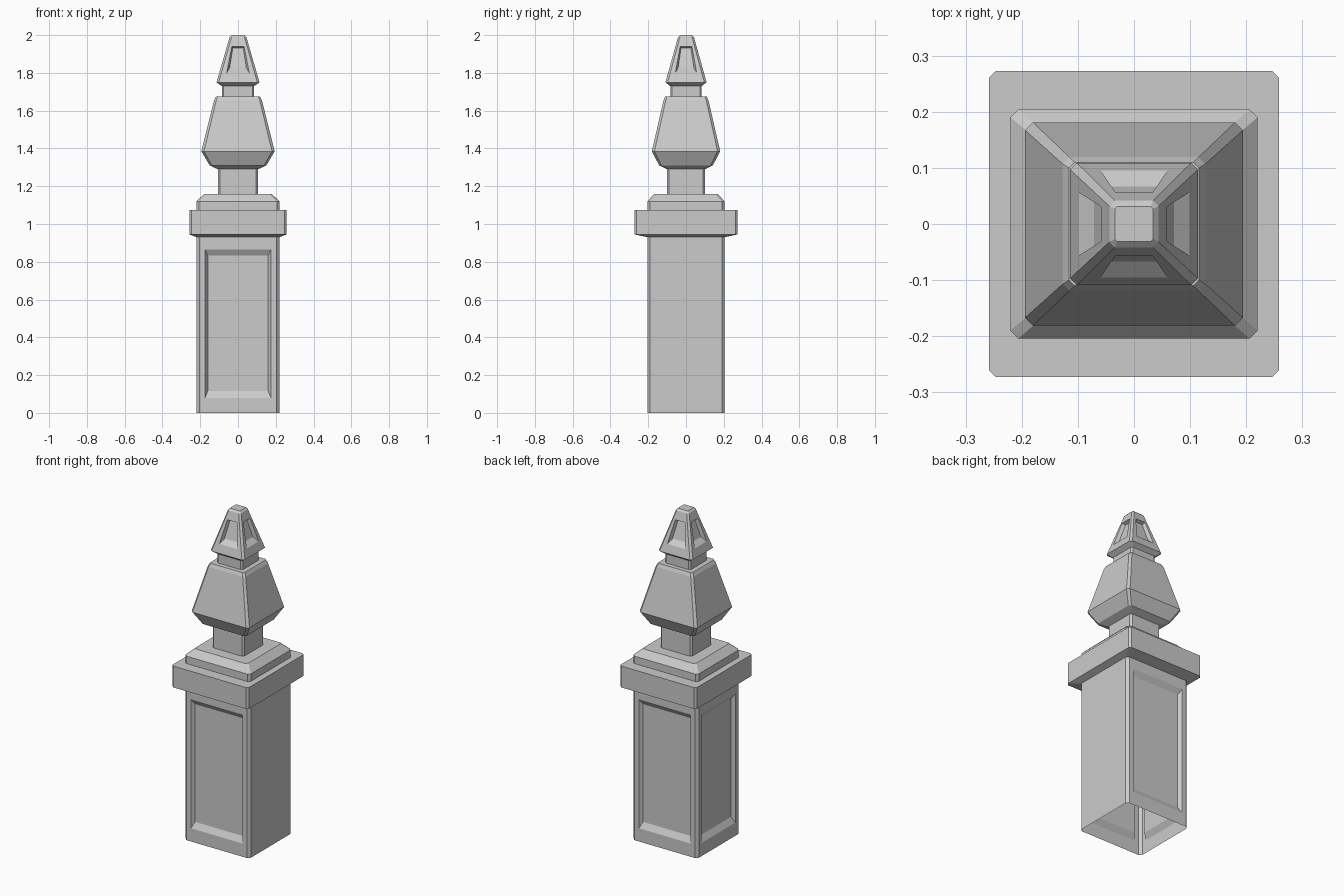
import bpy, bmesh

if "Cube" in bpy.data.objects:
    bpy.data.objects.remove(bpy.data.objects["Cube"])


def ring(bm, hx, hy, z, c):
    """Rectangle with cut corners, counter-clockwise from the front edge."""
    pts = [(-hx + c, -hy), (hx - c, -hy), (hx, -hy + c), (hx, hy - c),
           (hx - c, hy), (-hx + c, hy), (-hx, hy - c), (-hx, -hy + c)]
    return [bm.verts.new((x, y, z)) for x, y in pts]


def panel(bm, face, outer, inner, depth):
    """Replace a wall quad with a sunken panel; outer/inner = (u margin, v low, v high)."""
    a, b, c, d = face.verts[:]
    face.normal_update()
    n = face.normal.copy()

    def quad(m, sink):
        u, v0, v1 = m
        out = []
        for s, t in ((u, v0), (1 - u, v0), (1 - u, v1), (u, v1)):
            p = a.co.lerp(b.co, s).lerp(d.co.lerp(c.co, s), t)
            out.append(bm.verts.new(p - n * sink))
        return out

    loops = [[a, b, c, d], quad(outer, 0), quad(inner, depth)]
    bmesh.ops.delete(bm, geom=[face], context='FACES_ONLY')
    for p, q in zip(loops, loops[1:]):
        for i in range(4):
            j = (i + 1) % 4
            bm.faces.new((p[i], p[j], q[j], q[i]))
    bm.faces.new(loops[2])


def loft(name, levels, close_top=False, panels=None):
    """Stack of rings (hx, hy, z, corner cut); panels = (level, sides, outer, inner, depth)."""
    bm = bmesh.new()
    rings = [ring(bm, *l) for l in levels]
    walls = []
    for p, q in zip(rings, rings[1:]):
        walls.append([bm.faces.new((p[i], p[(i + 1) % 8], q[(i + 1) % 8], q[i]))
                      for i in range(8)])
    if close_top:
        bm.faces.new(rings[-1])
    if panels:
        level, sides, outer, inner, depth = panels
        for s in sides:
            panel(bm, walls[level][s], outer, inner, depth)
    me = bpy.data.meshes.new(name)
    bm.to_mesh(me)
    bm.free()
    ob = bpy.data.objects.new(name, me)
    bpy.context.collection.objects.link(ob)
    return ob


FRONT, RIGHT, BACK, LEFT = 0, 2, 4, 6

# Hollow post, panelled on every side but the right
loft("post", [(0.219, 0.204, 0, 0.014), (0.219, 0.204, 0.93, 0.014)],
     panels=(0, (FRONT, BACK, LEFT), (0.075, 0.086, 0.93), (0.11, 0.124, 0.895), 0.02))

# Overhanging cap with stepped, bevelled top
loft("cap", [(0.219, 0.204, 0.93, 0.014), (0.258, 0.273, 0.945, 0.012),
             (0.258, 0.273, 1.075, 0.012), (0.22, 0.204, 1.075, 0.014),
             (0.22, 0.204, 1.12, 0.014), (0.178, 0.168, 1.16, 0.014),
             (0.107, 0.100, 1.16, 0.011)])

# Neck and tapered urn body
loft("urn", [(0.107, 0.100, 1.16, 0.011), (0.107, 0.100, 1.29, 0.011),
             (0.150, 0.142, 1.31, 0.012), (0.194, 0.181, 1.385, 0.014),
             (0.127, 0.119, 1.655, 0.012), (0.116, 0.110, 1.675, 0.010),
             (0.086, 0.083, 1.675, 0.010)])

# Small neck and panelled pyramid tip
loft("tip", [(0.086, 0.083, 1.675, 0.010), (0.086, 0.083, 1.73, 0.010),
             (0.114, 0.109, 1.75, 0.012), (0.044, 0.042, 1.99, 0.010),
             (0.034, 0.031, 2.0, 0.004)], close_top=True,
     panels=(2, (FRONT, RIGHT, BACK, LEFT), (0.16, 0.21, 0.79), (0.22, 0.34, 0.78), 0.02))
